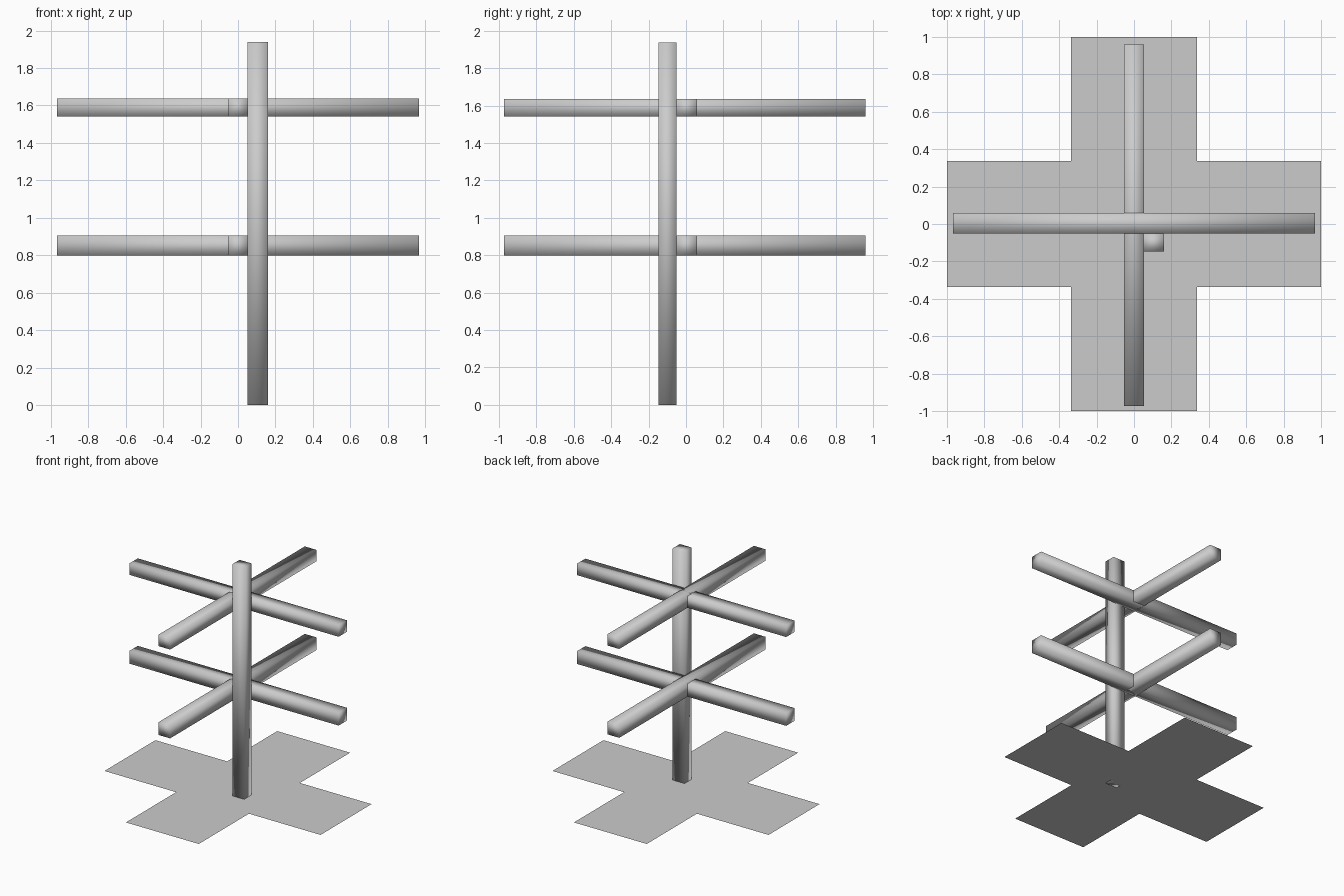
import bpy, bmesh

if "Cube" in bpy.data.objects:
    bpy.data.objects.remove(bpy.data.objects["Cube"])


def make_object(name, bm, smooth=False):
    mesh = bpy.data.meshes.new(name)
    bm.to_mesh(mesh)
    bm.free()
    if smooth:
        for face in mesh.polygons:
            face.use_smooth = True
    obj = bpy.data.objects.new(name, mesh)
    bpy.context.collection.objects.link(obj)
    return obj


def beam(name, x, y, z):
    """Square timber spanning the given (min, max) ranges, soft shaded."""
    bm = bmesh.new()
    bmesh.ops.create_cube(bm, size=1)
    for v in bm.verts:
        v.co = [r[0] if c < 0 else r[1] for c, r in zip(v.co, (x, y, z))]
    return make_object(name, bm, smooth=True)


# Flat plus-shaped base sheet
W, L = 0.337, 1.0
bm = bmesh.new()
corners = []
for sx, sy in ((1, 1), (-1, 1), (-1, -1), (1, -1)):
    arm = [(sx * L, sy * W), (sx * W, sy * W), (sx * W, sy * L)]
    corners += arm if sx * sy > 0 else arm[::-1]
bm.faces.new([bm.verts.new((x, y, 0)) for x, y in corners])
make_object("base_sheet", bm)

# Upright post, tucked into one corner of the crossed rails
beam("post", (0.05, 0.16), (-0.147, -0.052), (0, 1.938))

# Two levels of crossed rails
for level, z in (("lower", (0.797, 0.904)), ("upper", (1.54, 1.636))):
    beam(level + "_side_rail", (-0.968, 0.968), (-0.052, 0.058), z)
    beam(level + "_depth_rail", (-0.054, 0.053), (-0.973, 0.96), z)
